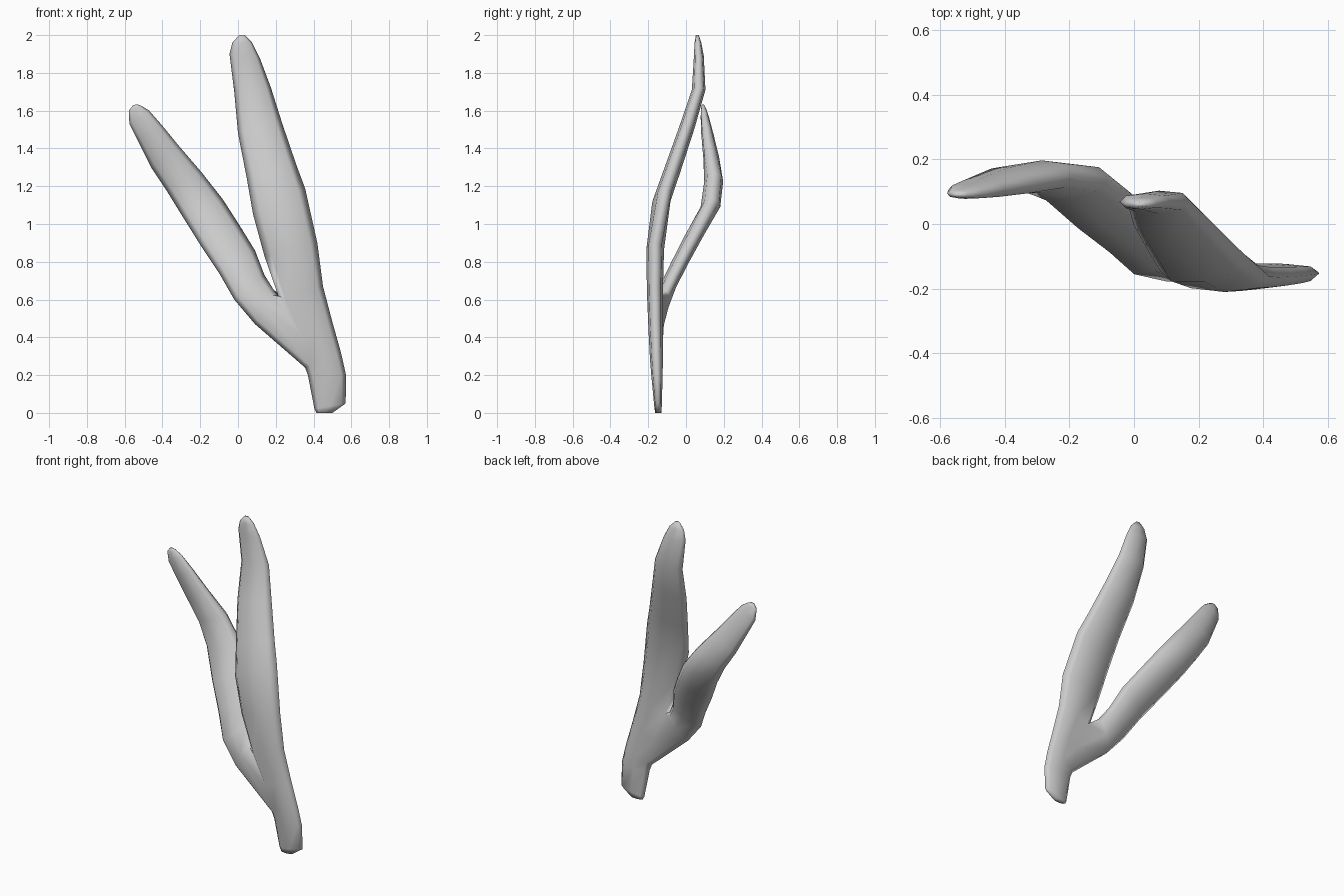
import bpy, bmesh, math

N = 8  # sides of each blade

# Rings: left edge (x, z), right edge (x, z), half thickness
MAIN = [
    (0.415, 0.00, 0.50, 0.00, 0.016), (0.405, 0.02, 0.57, 0.05, 0.020),
    (0.37, 0.20, 0.572, 0.20, 0.030), (0.355, 0.24, 0.545, 0.32, 0.034),
    (0.31, 0.40, 0.50, 0.48, 0.038), (0.22, 0.60, 0.45, 0.67, 0.042),
    (0.14, 0.83, 0.42, 0.90, 0.047), (0.08, 1.05, 0.355, 1.19, 0.048),
    (0.045, 1.25, 0.31, 1.31, 0.046), (0.00, 1.48, 0.235, 1.53, 0.042),
    (-0.02, 1.70, 0.175, 1.72, 0.036), (-0.045, 1.90, 0.115, 1.88, 0.026),
    (-0.03, 1.96, 0.075, 1.96, 0.018), (0.005, 2.00, 0.035, 2.00, 0.008)]
BRANCH = [
    (0.09, 0.47, 0.19, 0.65, 0.042), (-0.02, 0.60, 0.14, 0.73, 0.045),
    (-0.10, 0.74, 0.09, 0.86, 0.047), (-0.20, 0.89, 0.01, 0.99, 0.050),
    (-0.30, 1.05, -0.08, 1.13, 0.052), (-0.38, 1.18, -0.19, 1.27, 0.050),
    (-0.46, 1.30, -0.31, 1.41, 0.042), (-0.53, 1.44, -0.40, 1.52, 0.032),
    (-0.575, 1.53, -0.47, 1.60, 0.022), (-0.578, 1.60, -0.51, 1.625, 0.013),
    (-0.555, 1.63, -0.53, 1.633, 0.006)]
# Depth curves: height z -> centre y
MAIN_Y = [(0, -.147), (.3, -.157), (.6, -.165), (.9, -.163), (1.1, -.137),
          (1.35, -.05), (1.6, .035), (1.72, .07), (1.9, .068), (2, .06)]
BRANCH_Y = [(.45, -.155), (.61, -.125), (.8, -.03), (.97, .06), (1.1, .135),
            (1.26, .15), (1.43, .12), (1.63, .09)]


def depth(curve, z):
    for (z0, y0), (z1, y1) in zip(curve, curve[1:]):
        if z <= z1:
            return y0 + (y1 - y0) * max(0, (z - z0) / (z1 - z0))
    return curve[-1][1]


def soft(v):
    return math.copysign(abs(v) ** 0.85, v) if abs(v) > 1e-6 else 0.0


def loft(bm, rings, curve):
    loops = []
    for xl, zl, xr, zr, ht in rings:
        loop = []
        for k in range(N):
            a = 2 * math.pi * k / N
            t = 0.5 + 0.5 * soft(math.cos(a))
            z = zl + (zr - zl) * t
            y = depth(curve, z) + ht * soft(math.sin(a))
            loop.append(bm.verts.new((xl + (xr - xl) * t, y, z)))
        loops.append(loop)
    faces = {}
    for i, (a, b) in enumerate(zip(loops, loops[1:])):
        for k in range(N):
            j = (k + 1) % N
            faces[i, k] = bm.faces.new((a[k], a[j], b[j], b[k]))
    bm.faces.new(loops[-1])
    return loops, faces


bm = bmesh.new()
# Main blade with a closed foot
main, faces = loft(bm, MAIN, MAIN_Y)
bm.faces.new(main[0][::-1])
# Side branch joined into an opening on the left edge of the main blade
branch, _ = loft(bm, BRANCH, BRANCH_Y)
bmesh.ops.delete(bm, geom=[faces[i, k] for i in (3, 4) for k in (3, 4)],
                 context='FACES')
rim = [e for e in bm.edges if e.is_boundary]
bmesh.ops.bridge_loops(bm, edges=rim)
bmesh.ops.recalc_face_normals(bm, faces=bm.faces)
for f in bm.faces:
    f.smooth = True

mesh = bpy.data.meshes.new("forked_blade")
bm.to_mesh(mesh)
bm.free()
bpy.context.collection.objects.link(bpy.data.objects.new("forked_blade", mesh))
